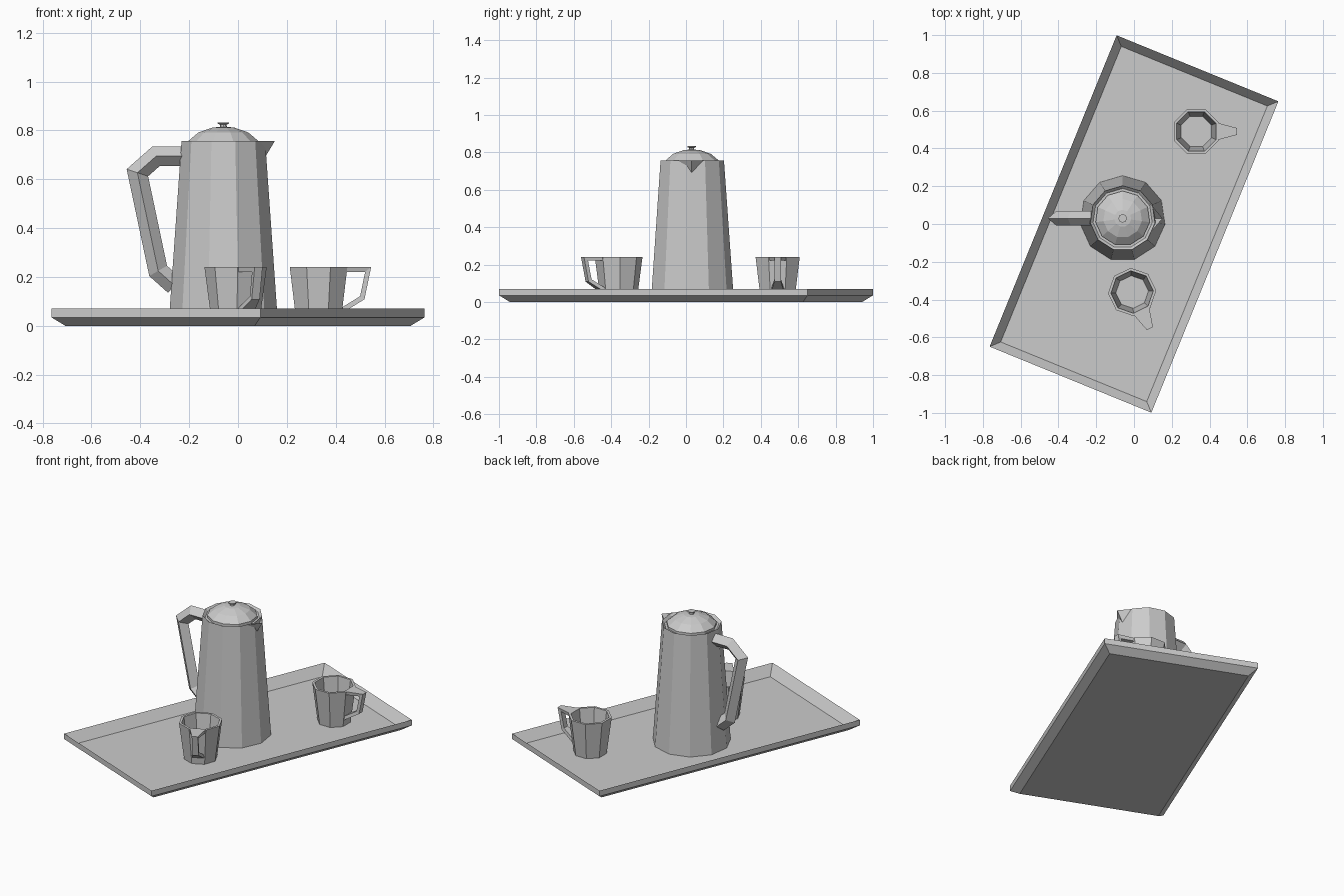
import bpy, bmesh
from math import sin, cos, pi, radians
from mathutils import Vector

if "Cube" in bpy.data.objects:
    bpy.data.objects.remove(bpy.data.objects["Cube"])


def make(name, verts, faces, loc=(0, 0, 0), rot=0):
    me = bpy.data.meshes.new(name)
    me.from_pydata([tuple(v) for v in verts], [], faces)
    bm = bmesh.new()
    bm.from_mesh(me)
    bmesh.ops.recalc_face_normals(bm, faces=bm.faces)
    bm.to_mesh(me)
    bm.free()
    ob = bpy.data.objects.new(name, me)
    bpy.context.collection.objects.link(ob)
    ob.location = loc
    ob.rotation_euler[2] = rot
    return ob


def loft(name, rings, loc=(0, 0, 0), rot=0):
    """Skin equal-sized loops and cap both ends."""
    n = len(rings[0])
    verts = [v for r in rings for v in r]
    faces = [(i * n + j, i * n + (j + 1) % n, (i + 1) * n + (j + 1) % n, (i + 1) * n + j)
             for i in range(len(rings) - 1) for j in range(n)]
    faces += [tuple(range(n)), tuple(range(len(verts) - n, len(verts)))]
    return make(name, verts, faces, loc, rot)


def lathe(name, profile, sides, phase, loc=(0, 0, 0), rot=0):
    rings = [[(r * cos(phase + 2 * pi * k / sides), r * sin(phase + 2 * pi * k / sides), z)
              for k in range(sides)] for r, z in profile]
    return loft(name, rings, loc, rot)


def sweep(name, path, section, widths, loc, rot=0):
    """Mitred sweep in the xz plane; section holds (in-plane, sideways) offsets."""
    pts = [Vector((x, 0, z)) for x, z in path]
    rings = []
    for i, p in enumerate(pts):
        a = (p - pts[i - 1]).normalized() if i else None
        b = (pts[i + 1] - p).normalized() if i < len(pts) - 1 else None
        a, b = a or b, b or a
        t = (a + b).normalized()
        normal = Vector((-t.z, 0, t.x)) / max(t.dot(a), 0.5)
        rings.append([p + normal * u + Vector((0, v * widths[i], 0)) for u, v in section])
    return loft(name, rings, loc, rot)


# Tray: flared underside, upright rim, sloping inner walls
def rect(inset, z):
    x, y = 0.4625 - inset, 0.89 - inset
    return [(-x, -y, z), (x, -y, z), (x, y, z), (-x, y, z)]


loft("tray", [rect(0.044, 0), rect(0, 0.035), rect(0, 0.07), rect(0.045, 0.01)],
     rot=radians(-22.2))

# Pot body, lid and knob
POT = (-0.06, 0.03, 0)
lathe("pot_body", [(0.226, 0.01), (0.173, 0.757), (0.158, 0.742)], 11, pi / 2, POT)
lathe("pot_lid", [(0.145, 0.735), (0.145, 0.757), (0.103, 0.792), (0.045, 0.812), (0.012, 0.815)],
      11, pi / 2, POT)
lathe("lid_knob", [(0.015, 0.81), (0.013, 0.824), (0.023, 0.828), (0.023, 0.833)], 8, 0, POT)

# Pouring lip: open V-shaped trough
make("pot_spout", [(0.14, -0.085, 0.757), (0.14, 0.085, 0.757), (0.211, 0, 0.757),
                   (0.168, 0, 0.685)], [(0, 3, 2), (2, 3, 1)], POT)

# Pot handle with diamond section
sweep("pot_handle",
      [(-0.155, 0.695), (-0.275, 0.695), (-0.352, 0.627), (-0.267, 0.225), (-0.2, 0.165)],
      [(0.04, 0), (0, 0.038), (-0.04, 0), (0, -0.038)], [1] * 5, POT)

# Two cups with tapered strap handles
K = 1 / cos(pi / 8)
for i, (x, y, angle) in enumerate([(0.33, 0.49, 0), (-0.01, -0.36, -64)], 1):
    loc, rot = (x, y, 0), radians(angle)
    lathe(f"cup_{i}", [(0.09 * K, 0.01), (0.118 * K, 0.241), (0.104 * K, 0.241), (0.08 * K, 0.03)],
          8, pi / 8, loc, rot)
    sweep(f"cup_handle_{i}", [(0.11, 0.231), (0.203, 0.231), (0.179, 0.115), (0.09, 0.06)],
          [(0.01, 1), (0.01, -1), (-0.01, -1), (-0.01, 1)], [0.046, 0.018, 0.018, 0.035], loc, rot)
